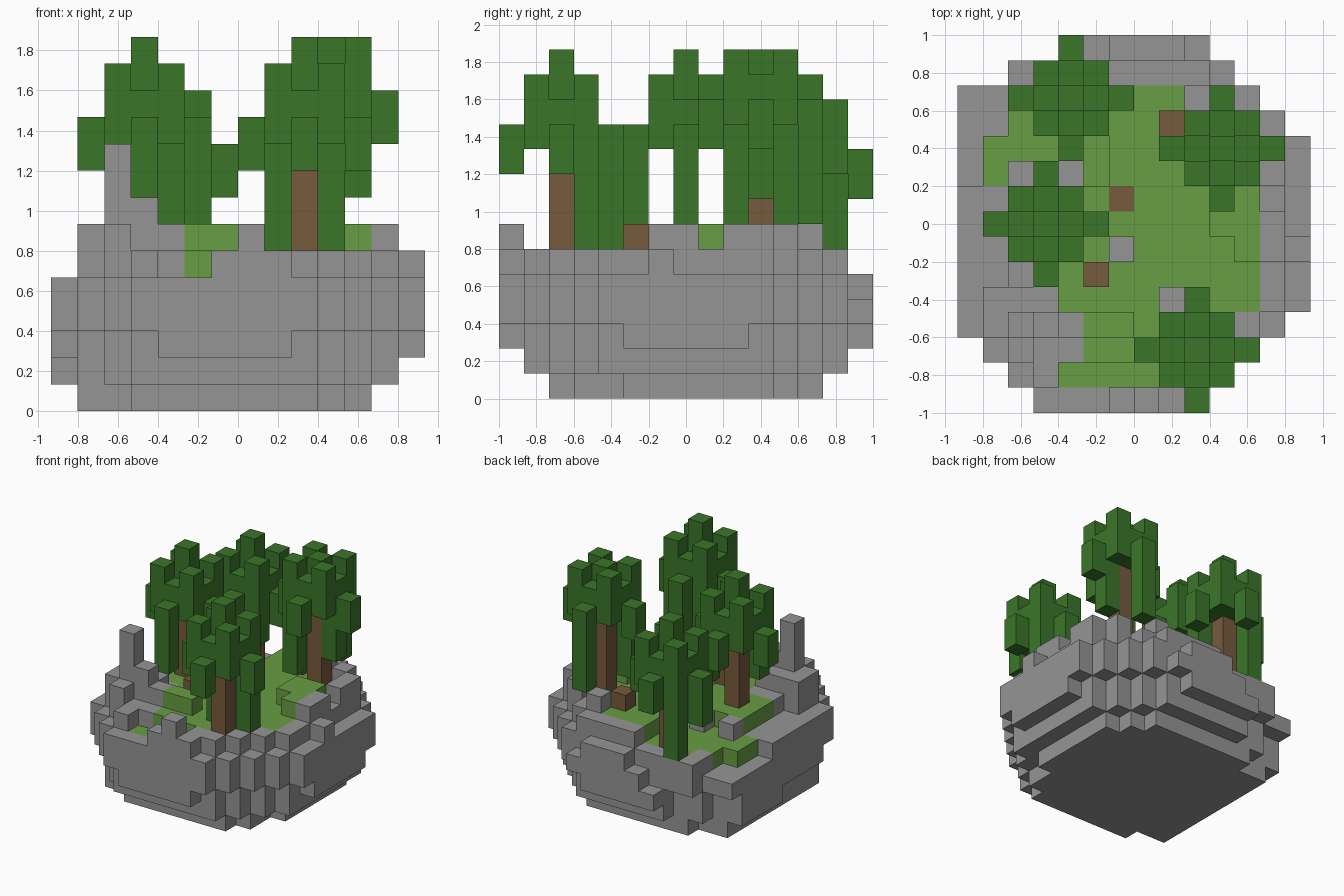
import bpy
import bmesh
from mathutils import Vector

cube = bpy.data.objects.get("Cube")
if cube:
    bpy.data.objects.remove(cube, do_unlink=True)

U = 2 / 15                       # block size
ORIGIN = Vector((-7 * U, -1, 0))


def material(name, color):
    m = bpy.data.materials.new(name)
    m.use_nodes = True
    m.diffuse_color = (*color, 1)
    m.node_tree.nodes["Principled BSDF"].inputs["Base Color"].default_value = (*color, 1)
    return m


STONE = material("stone grey", (.3, .3, .3))
GRASS = material("grass green", (.14, .34, .056))
LEAF = material("leaf green", (.043, .18, .022))
WOOD = material("bark brown", (.185, .104, .048))

parts = {}                       # part name -> (material, block cells)
owner = {}                       # cell -> part name


def put(part, mat, cells):
    """Claim cells for a part, replacing whatever held them."""
    own = parts.setdefault(part, (mat, set()))[1]
    for c in cells:
        if c in owner:
            parts[owner[c]][1].discard(c)
        owner[c] = part
        own.add(c)


def column(i, j, low, high):
    return [(i, j, k) for k in range(low, high + 1)]


def layer(spans, first_row, k):
    return {(i, j, k) for j, (a, b) in enumerate(spans, first_row) for i in range(a, b + 1)}


def box(i0, i1, j0, j1, k=0):
    return {(i, j, k) for i in range(i0, i1 + 1) for j in range(j0, j1 + 1)}


def erode(cells):
    return {(i, j, k) for i, j, k in cells
            if {(i - 1, j, k), (i + 1, j, k), (i, j - 1, k), (i, j + 1, k)} <= cells}


def lift(cells, k):
    return {(i, j, k) for i, j, _ in cells}


# Rock bowl, layer by layer
outline = layer([(3, 9), (2, 10), (1, 11), (0, 12)] + [(0, 13)] * 7
                + [(0, 12), (0, 11), (2, 10), (4, 9)], 0, 0)
inner = erode(outline)
base = layer([(3, 9)] + [(1, 10)] * 2 + [(1, 11)] * 6 + [(1, 10), (3, 9)], 2, 0)
put("rock_bowl", STONE, base)
put("rock_bowl", STONE, lift(inner | box(0, 0, 8, 11), 1))
bulges = box(4, 8, 0, 0) | box(13, 13, 5, 9) | box(4, 8, 14, 14) | box(0, 0, 4, 11)
put("rock_bowl", STONE, lift(inner | bulges, 2))
put("rock_bowl", STONE, lift(outline - box(4, 4, 14, 14), 3))

# Rim, set in at the top and stepping down toward the back and left
sunk = box(0, 1, 11, 12) | box(0, 0, 9, 10) | box(4, 5, 14, 14) | box(9, 9, 14, 14)
low_ground = box(0, 5, 9, 14) | box(0, 1, 5, 8) | box(4, 7, 1, 1)
put("rock_bowl", STONE, lift(outline - sunk, 4))
rim = inner | box(6, 8, 0, 0) | box(13, 13, 6, 6)
put("rock_bowl", STONE, lift(rim - low_ground, 5))

# Stones standing on the rim
rocks = [(7, 0), (1, 3), (1, 4), (2, 2), (2, 3), (2, 4), (3, 3), (3, 4), (4, 3),
         (6, 6), (8, 4), (12, 6), (12, 7), (12, 9), (12, 10), (11, 11), (9, 12)]
put("rim_stones", STONE, [(i, j, 6) for i, j in rocks])
put("low_stones", STONE, [(2, 9, 5), (4, 9, 5)])
put("stone_pillar", STONE, column(2, 3, 6, 9) + column(3, 3, 7, 7))

# Grass floor and low mounds
meadow = layer([(4, 7), (5, 8), (5, 9), (4, 11), (4, 11), (2, 11), (2, 11), (2, 11),
                (1, 11), (1, 10), (2, 9), (3, 8)], 1, 0) - {(2, 9, 0), (4, 9, 0)}
put("grass_floor", GRASS, lift(meadow - low_ground, 5))
put("grass_floor", GRASS, lift(meadow & low_ground, 4))
put("grass_mounds", GRASS, box(5, 6, 3, 3, 6) | box(11, 11, 6, 8, 6) | box(10, 10, 7, 8, 6))

# Roots rising from the grass
for n, cell in enumerate([(5, 5, 6), (6, 8, 5), (8, 11, 6)]):
    put(f"root_{n + 1}", WOOD, [cell])


def tree(name, ci, cj, top, drops):
    """Trunk with a bumpy diamond crown; drops gives the low end of hanging columns."""
    put(name + "_trunk", WOOD, column(ci, cj, 4, top - 2))
    crown = column(ci, cj, top - 1, min(top, 13))
    for di in range(-2, 3):
        for dj in range(-2, 3):
            reach = abs(di) + abs(dj)
            if not 0 < reach <= 2:
                continue
            if reach == 1:
                high, low = top - 2, top - 3
            elif di and dj:
                high, low = top - 1, top - 3
            else:
                high, low = top - 3, top - 4
            crown += column(ci + di, cj + dj, drops.get((di, dj), low), high)
    put(name + "_crown", LEAF, crown)


tree("west_tree", 3, 7, 13, {(0, -2): 7, (2, 0): 7})
tree("back_tree", 4, 12, 12, {(-1, 1): 5, (0, -2): 7, (-2, 0): 7, (1, -1): 7})
tree("east_tree", 10, 10, 14, {(1, 0): 8, (-1, -1): 7, (0, 2): 7})
tree("front_tree", 9, 2, 13, {(0, 2): 6, (1, 1): 6, (-1, 1): 6})


def build(name, mat, cells):
    """Mesh the exposed block faces of one part."""
    bm = bmesh.new()
    verts = {}
    for c in sorted(cells):
        for axis in range(3):
            for side in (0, 1):
                near = list(c)
                near[axis] += 2 * side - 1
                if tuple(near) in owner:
                    continue
                ring = []
                for s, t in ((0, 0), (1, 0), (1, 1), (0, 1)):
                    p = list(c)
                    p[axis] += side
                    p[(axis + 1) % 3] += s
                    p[(axis + 2) % 3] += t
                    p = tuple(p)
                    if p not in verts:
                        verts[p] = bm.verts.new(ORIGIN + Vector(p) * U)
                    ring.append(verts[p])
                bm.faces.new(ring if side else ring[::-1])
    mesh = bpy.data.meshes.new(name)
    bm.to_mesh(mesh)
    bm.free()
    mesh.materials.append(mat)
    bpy.context.collection.objects.link(bpy.data.objects.new(name, mesh))


for part, (mat, cells) in parts.items():
    if cells:
        build(part, mat, cells)
